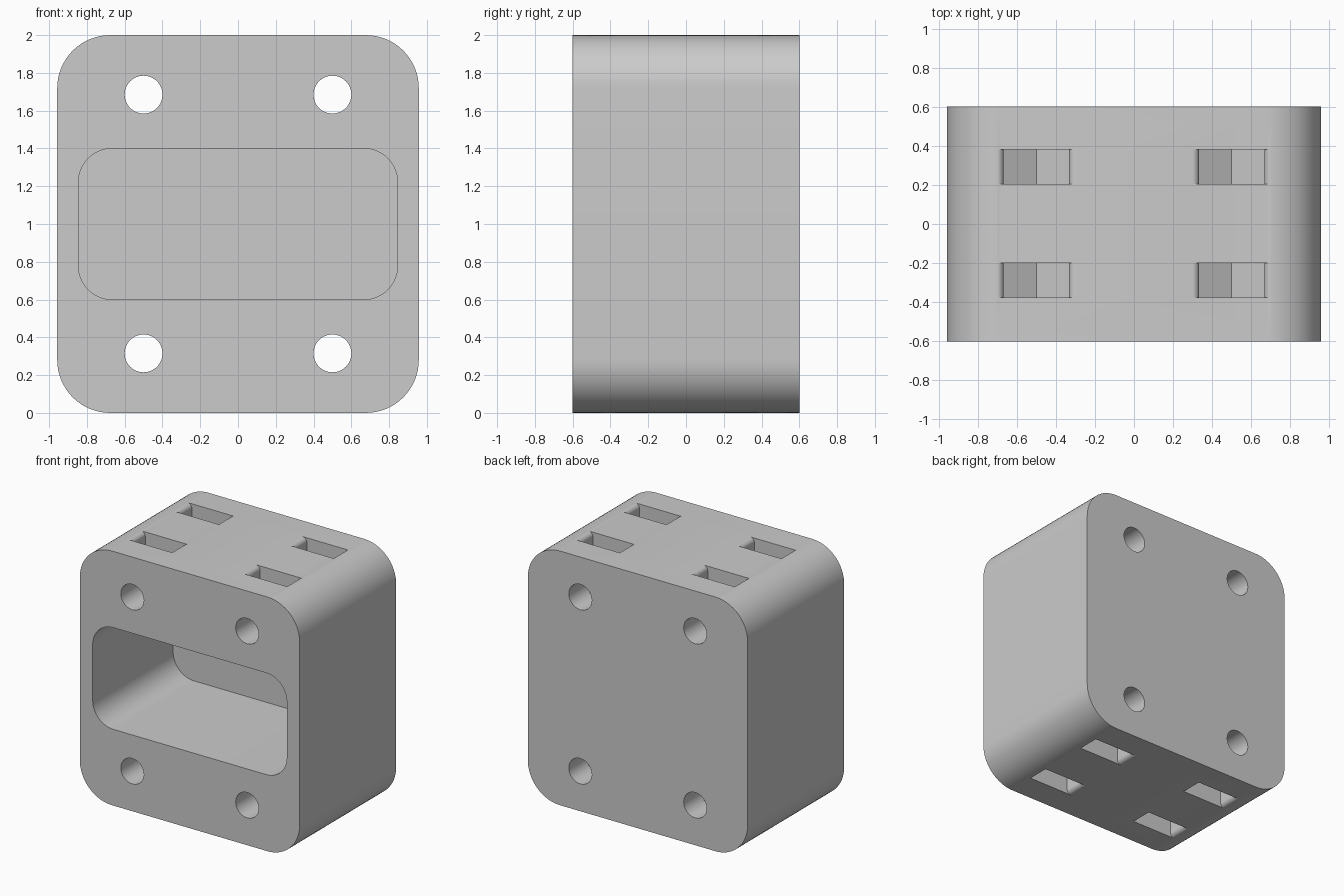
import bpy, bmesh, math

default = bpy.data.objects.get("Cube")
if default:
    bpy.data.objects.remove(default, do_unlink=True)

HEIGHT = 2.0
HOLE_X, HOLE_Z = 0.5, 1.685

grey = bpy.data.materials.new("light_grey")
grey.use_nodes = True
colour = (0.6, 0.6, 0.6, 1)
grey.diffuse_color = colour
grey.node_tree.nodes["Principled BSDF"].inputs["Base Color"].default_value = colour


def arc(cx, cz, r, start, end, steps):
    """Points along an arc, angles in degrees."""
    angles = [math.radians(start + (end - start) * i / steps) for i in range(steps + 1)]
    return [(cx + r * math.cos(a), cz + r * math.sin(a)) for a in angles]


def rounded_rect(half_x, half_z, r, steps=16):
    points = []
    for i, (sx, sz) in enumerate([(1, 1), (-1, 1), (-1, -1), (1, -1)]):
        points += arc(sx * (half_x - r), sz * (half_z - r), r, 90 * i, 90 * i + 90, steps)
    return points


def extrude(name, profile, y0, y1, x=0, z=0, flip=1):
    """Prism along y from an x-z profile."""
    bm = bmesh.new()
    face = bm.faces.new([bm.verts.new((x + px, y0, z + flip * pz)) for px, pz in profile])
    result = bmesh.ops.extrude_face_region(bm, geom=[face])
    verts = [v for v in result["geom"] if isinstance(v, bmesh.types.BMVert)]
    bmesh.ops.translate(bm, verts=verts, vec=(0, y1 - y0, 0))
    bmesh.ops.recalc_face_normals(bm, faces=bm.faces)
    mesh = bpy.data.meshes.new(name)
    bm.to_mesh(mesh)
    bm.free()
    mesh.materials.append(grey)
    obj = bpy.data.objects.new(name, mesh)
    bpy.context.collection.objects.link(obj)
    return obj


# Rounded block
block = extrude("block", rounded_rect(0.957, 1.0, 0.28), -0.6, 0.6, z=1)

# Front pocket, closed at the back
cutters = [extrude("pocket_cutter", rounded_rect(0.845, 0.4, 0.18), -0.7, 0.4, z=1)]

# Nut slot profile: pointed hexagon floor, straight sides, flared mouth
mouth = HEIGHT - HOLE_Z
flat, flare = 0.167, 0.036
side = [(flat, -flat / math.sqrt(3))]
side += arc(flat + flare, mouth - flare, flare, 180, 90, 8)
side += [(flat + flare, mouth + 0.1)]
slot = [(0, -2 * flat / math.sqrt(3))] + side + [(-px, pz) for px, pz in reversed(side)]

# Four bolt holes, each crossed by a front and a back nut slot
for x in (-HOLE_X, HOLE_X):
    for z, flip in ((HOLE_Z, 1), (HEIGHT - HOLE_Z, -1)):
        hole = arc(0, 0, 0.1, 0, 360, 48)[:-1]
        cutters.append(extrude("hole_cutter", hole, -0.7, 0.7, x, z))
        for y0, y1 in ((-0.375, -0.2), (0.205, 0.38)):
            cutters.append(extrude("slot_cutter", slot, y0, y1, x, z, flip))

# Cut everything out of the block
bpy.ops.object.select_all(action="DESELECT")
bpy.context.view_layer.objects.active = block
block.select_set(True)
for cutter in cutters:
    cutter.hide_render = True
    mod = block.modifiers.new("cut", "BOOLEAN")
    mod.operation = "DIFFERENCE"
    mod.solver = "EXACT"
    mod.object = cutter
    bpy.ops.object.modifier_apply(modifier=mod.name)
for cutter in cutters:
    bpy.data.objects.remove(cutter, do_unlink=True)

bpy.ops.object.shade_smooth_by_angle(angle=math.radians(30))
